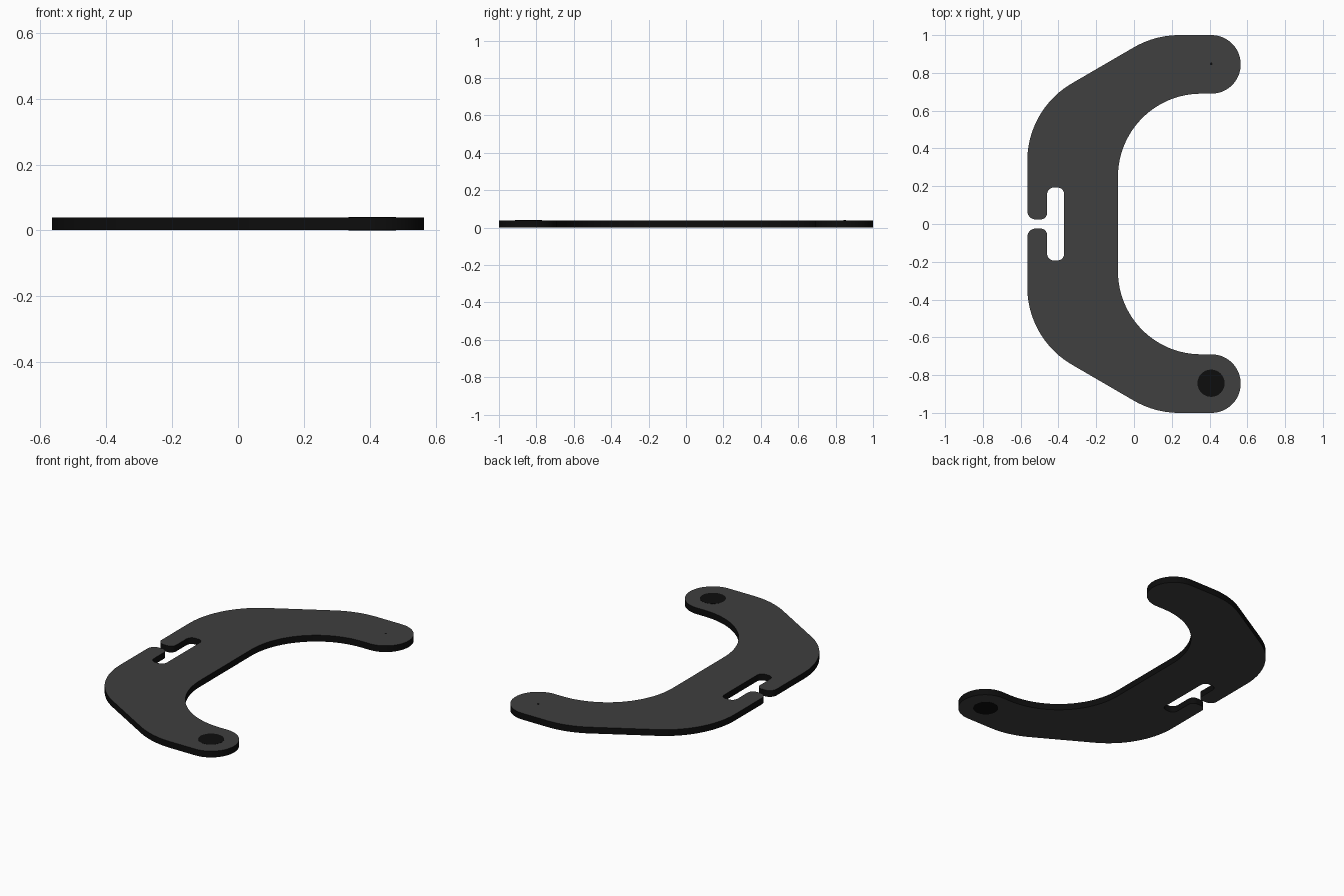
import bpy, bmesh, math

if "Cube" in bpy.data.objects:
    bpy.data.objects.remove(bpy.data.objects["Cube"])

T = 0.04      # plate thickness
E = 0.0006    # how far the pins stand proud of the plate faces


def material(name, v):
    m = bpy.data.materials.new(name)
    m.diffuse_color = (v, v, v, 1)
    m.use_nodes = True
    m.node_tree.nodes["Principled BSDF"].inputs["Base Color"].default_value = m.diffuse_color
    return m


GREY = material("dark grey face", 0.05)
BLACK = material("black edge", 0.004)


def arc(cx, cy, r, a0, a1, n):
    return [(cx + r * math.cos(math.radians(a0 + (a1 - a0) * i / n)),
             cy + r * math.sin(math.radians(a0 + (a1 - a0) * i / n)))
            for i in range(n + 1)]


def slab(name, pts, z0, z1, cap_mat, side_mat):
    """Extrude an outline; caps and rim get their own colour."""
    bm = bmesh.new()
    f = bm.faces.new([bm.verts.new((x, y, z0)) for x, y in pts])
    ext = bmesh.ops.extrude_face_region(bm, geom=[f], use_keep_orig=True)
    for v in ext["geom"]:
        if isinstance(v, bmesh.types.BMVert):
            v.co.z = z1
    bmesh.ops.recalc_face_normals(bm, faces=bm.faces)
    for f in bm.faces:
        f.material_index = 0 if abs(f.normal.z) > 0.5 else 1
    me = bpy.data.meshes.new(name)
    bm.to_mesh(me)
    bm.free()
    me.materials.append(cap_mat)
    me.materials.append(side_mat)
    ob = bpy.data.objects.new(name, me)
    bpy.context.collection.objects.link(ob)
    bpy.context.view_layer.objects.active = ob
    ob.select_set(True)
    bpy.ops.object.shade_smooth_by_angle(angle=math.radians(30))
    ob.select_set(False)


# Upper half of the outline, from the inner edge round to the slot
half = (arc(0.355, 0.25, 0.44, 180, 90, 24)          # inner curve
        + arc(0.41, 0.845, 0.155, -90, 90, 28)       # rounded arm end
        + arc(0.24, 0.52, 0.48, 90, 120, 10)         # outer shoulder
        + arc(-0.09, 0.334, 0.475, 120, 180, 18)     # outer corner
        + arc(-0.52, 0.069, 0.045, 180, 270, 8)      # lip beside the slit
        + arc(-0.495, 0.059, 0.035, 270, 360, 8)
        + arc(-0.425, 0.158, 0.035, 180, 90, 8)      # slot end
        + arc(-0.405, 0.158, 0.035, 90, 0, 8))
outline = half + [(x, -y) for x, y in reversed(half)]
slab("c_shaped_plate", outline, E, T - E, GREY, BLACK)

# Pins filling the arm ends: a large one and a tiny one
slab("large_pin", arc(0.408, -0.843, 0.072, 0, 352.5, 47), 0, T, BLACK, BLACK)
slab("tiny_pin", arc(0.408, 0.848, 0.007, 0, 330, 11), E, T, BLACK, BLACK)
